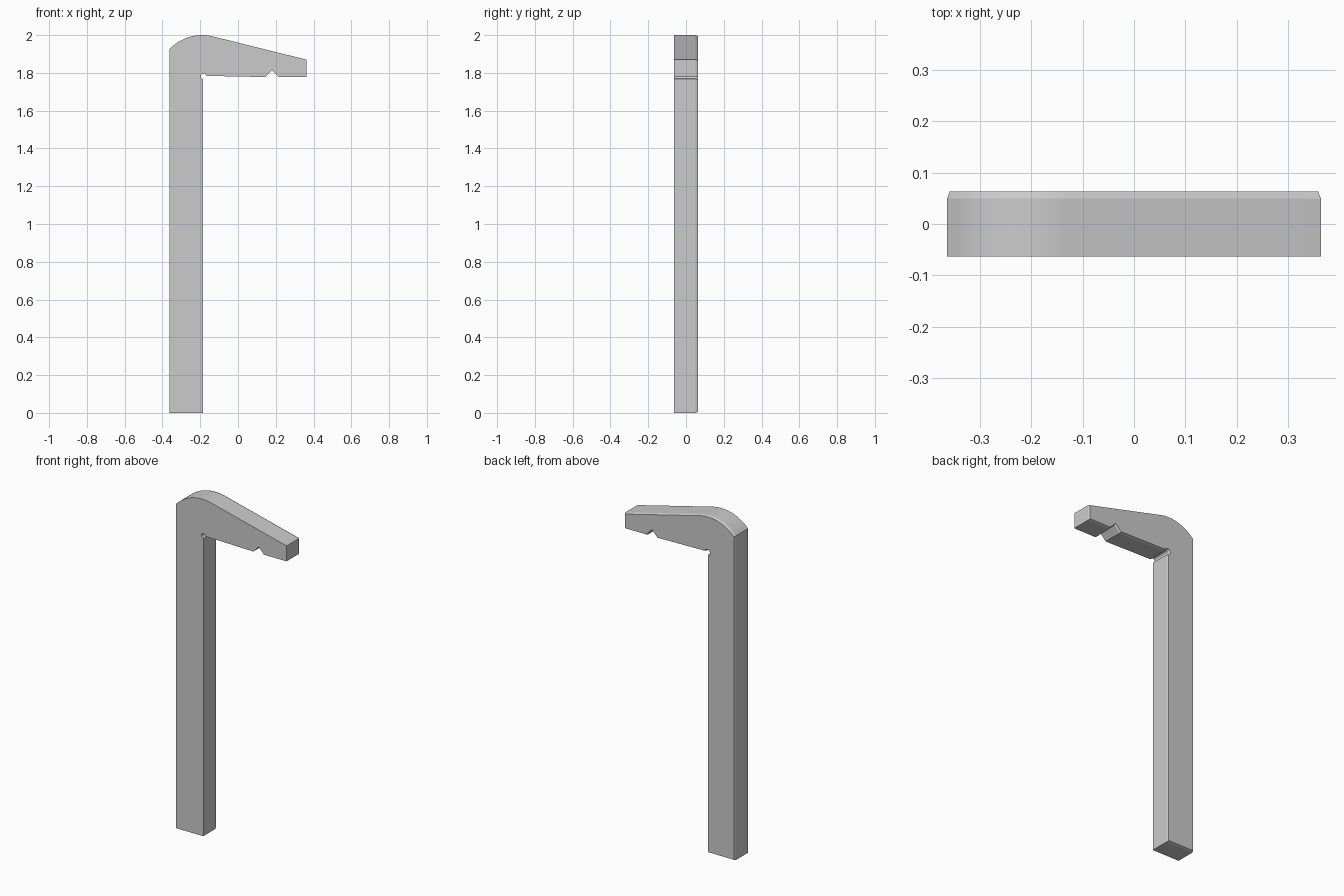
import bpy, bmesh
from math import cos, sin, radians
from mathutils import Vector

if "Cube" in bpy.data.objects:
    bpy.data.objects.remove(bpy.data.objects["Cube"])


def arc(cx, cz, r, a0, a1, n):
    return [(cx + r * cos(radians(a0 + (a1 - a0) * i / n)),
             cz + r * sin(radians(a0 + (a1 - a0) * i / n))) for i in range(n + 1)]


def inset(pts, d):
    # Mitred inward offset of a counter-clockwise outline
    out = []
    for i, p in enumerate(pts):
        p = Vector(p)
        a = (p - Vector(pts[i - 1])).normalized()
        b = (Vector(pts[(i + 1) % len(pts)]) - p).normalized()
        na, nb = Vector((-a.y, a.x)), Vector((-b.y, b.x))
        out.append(p + (na + nb) * d / (1 + na.dot(nb)))
    return out


# Outline: leg, relief hole in the inner corner, notched arm, domed shoulder
profile = [(-0.363, 0), (-0.184, 0)]
profile += arc(-0.183, 1.782, 0.014, 266, 15, 14)
profile += [(-0.165, 1.784), (0.145, 1.778), (0.18, 1.815), (0.215, 1.778),
            (0.363, 1.778), (0.363, 1.87)]
profile += arc(-0.19, 1.763, 0.237, 76, 136.9, 20)

# Extrude front to back, with a shallow chamfer around the back face
bm = bmesh.new()
rings = []
for pts, y in ((profile, -0.063), (profile, 0.05), (inset(profile, 0.005), 0.063)):
    rings.append([bm.verts.new((p[0], y, p[1])) for p in pts])
n = len(profile)
for r0, r1 in zip(rings, rings[1:]):
    for i in range(n):
        j = (i + 1) % n
        bm.faces.new((r0[i], r1[i], r1[j], r0[j]))
bm.faces.new(rings[0])
bm.faces.new(rings[-1][::-1])
bmesh.ops.recalc_face_normals(bm, faces=bm.faces)
mesh = bpy.data.meshes.new("hooked_peg")
bm.to_mesh(mesh)
bm.free()
peg = bpy.data.objects.new("hooked_peg", mesh)
bpy.context.collection.objects.link(peg)
bpy.context.view_layer.objects.active = peg
peg.select_set(True)
bpy.ops.object.shade_smooth_by_angle(angle=radians(15))
